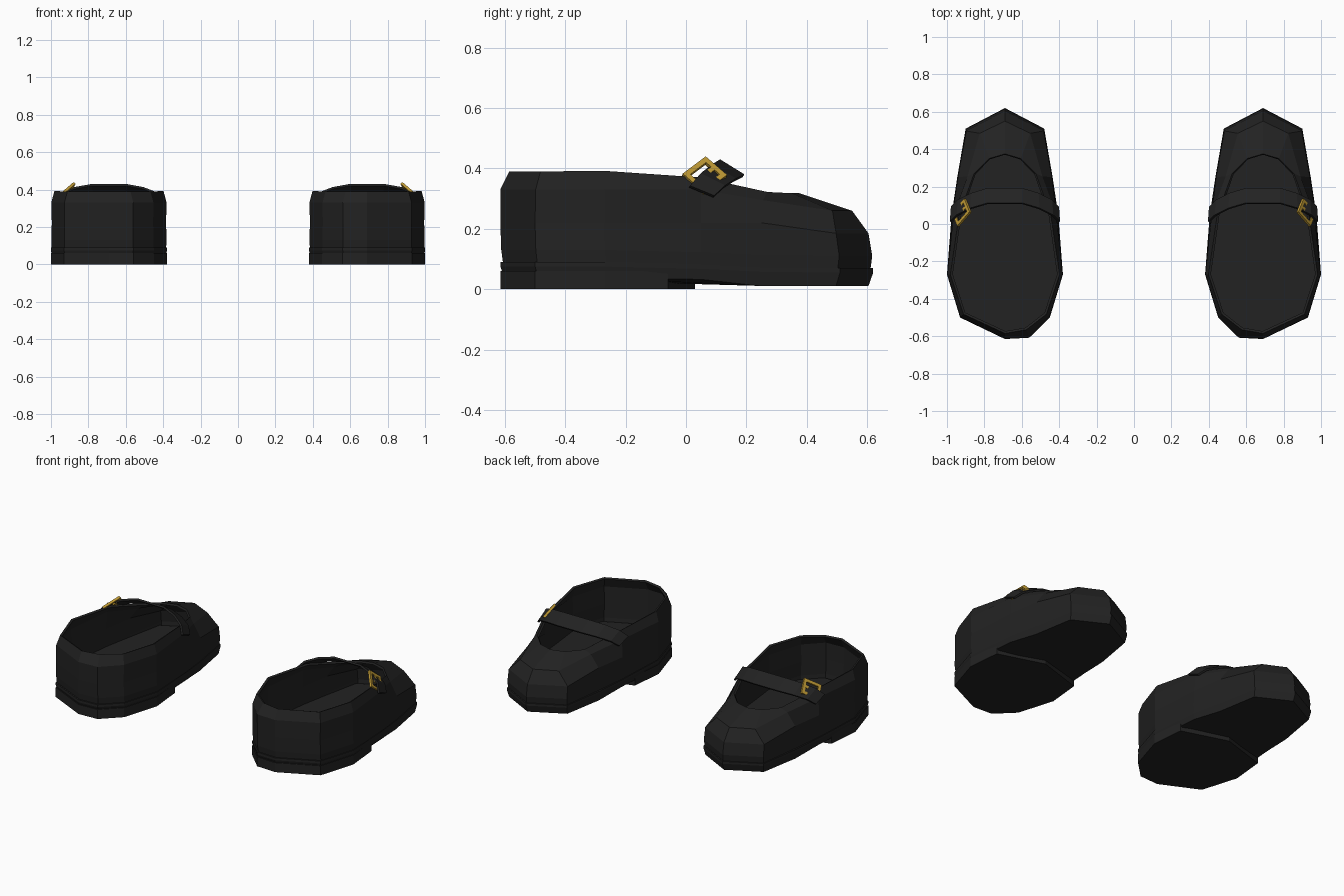
import bpy, bmesh
from mathutils import Vector

if "Cube" in bpy.data.objects:
    bpy.data.objects.remove(bpy.data.objects["Cube"])

CX = 0.69  # centre line of the right shoe


def material(name, col):
    m = bpy.data.materials.new(name)
    m.diffuse_color = (*col, 1)
    m.use_nodes = True
    m.node_tree.nodes["Principled BSDF"].inputs["Base Color"].default_value = m.diffuse_color
    return m


BLACK = material("black_leather", (0.016, 0.016, 0.016))
GOLD = material("gold_metal", (0.52, 0.32, 0.035))


def finish(name, bm, mat, thick=0):
    """Turn a right-shoe bmesh into an object mirrored to the left shoe."""
    bmesh.ops.translate(bm, verts=bm.verts, vec=(CX, 0, 0))
    me = bpy.data.meshes.new(name)
    bm.to_mesh(me)
    bm.free()
    me.materials.append(mat)
    ob = bpy.data.objects.new(name, me)
    bpy.context.collection.objects.link(ob)
    if thick:
        s = ob.modifiers.new("thickness", 'SOLIDIFY')
        s.thickness, s.offset = thick, -1
    ob.modifiers.new("other_foot", 'MIRROR')
    return ob


def loft(rings, closed=True, cap_bottom=False, cap_top=False):
    bm = bmesh.new()
    vs = [[bm.verts.new(p) for p in r] for r in rings]
    n = len(rings[0])
    for a, b in zip(vs, vs[1:]):
        for i in range(n if closed else n - 1):
            j = (i + 1) % n
            bm.faces.new((a[i], a[j], b[j], b[i]))
    if cap_bottom:
        bm.faces.new(vs[0][::-1])
    if cap_top:
        bm.faces.new(vs[-1])
    return bm


# Half stations from toe to heel: outline xy, shoulder xyz, opening rim xyz
half = [
    ((0, .62), (0, .55, .26), (0, .375, .318)),
    ((.21, .51), (.135, .485, .26), (.085, .35, .318)),
    ((.255, .25), (.20, .255, .295), (.165, .27, .322)),
    ((.285, .05), (.275, .05, .33), (.245, .05, .37)),
    ((.31, -.27), (.308, -.27, .33), (.292, -.27, .392)),
    ((.24, -.5), (.238, -.498, .33), (.222, -.482, .39)),
    ((0, -.615), (0, -.615, .33), (0, -.585, .39)),
]
extra = ((-.13, -.608), (-.13, -.608, .33), (-.115, -.565, .39))


def flip(st):
    return tuple((-p[0], *p[1:]) for p in st)


stations = [half[0]] + [flip(s) for s in half[1:6]] + [extra, half[6]] + half[5:0:-1]
outline = [s[0] for s in stations]


def welt_z(y):
    return .09 - .02 * min(max((y + .1) / .4, 0), 1)


def sole_z(y):
    return .035 - .024 * min(max((y - .03) / .22, 0), 1)


def ring(scale, zf):
    return [(x * scale, y * scale, zf(y)) for x, y in outline]


# Upper: wall, shoulder and vamp up to the opening
upper = [
    ring(.985, lambda y: welt_z(y) - .005),
    ring(.995, lambda y: welt_z(y) + .04),
    [(x * .985, y * (.975 if y > .3 else 1), .185 if y > .3 else .22) for x, y in outline],
    [s[1] for s in stations],
    [s[2] for s in stations],
]
finish("upper", loft(upper), BLACK, .014)

# Insole inside the shoe
finish("insole", loft([ring(.95, lambda y: welt_z(y) - .01),
                       ring(.95, lambda y: welt_z(y) + .02)], True, True, True), BLACK)

# Sole slab with a thin toe spring
finish("sole", loft([ring(.975, sole_z), ring(1, lambda y: welt_z(y) - .015), ring(1, welt_z)],
                    True, True, True), BLACK)

# Low heel block
heel_pts = [(-.29, -.06)] + [p for p in outline if p[1] < -.1] + [(.29, -.06), (0, .03)]
finish("heel", loft([[(x, y, z) for x, y in heel_pts] for z in (0, .06)], True, True, True), BLACK)

# Strap arching over the instep: x, y shift, z shift
arch = [(.285, -.10, -.085), (.25, -.065, -.045), (.18, -.03, -.018), (.09, -.003, -.002)]
arch = [(-x, y, z) for x, y, z in arch] + arch[::-1]
rear = [(x, .11 + dy, .422 + dz) for x, dy, dz in arch]
front = [(x * .98, .19 + dy, .372 + dz * .8) for x, dy, dz in arch]
finish("strap", loft([rear, front][::-1], False), BLACK, .012)

# Buckle: four bars and a prong lying on the outer strap end
u = Vector((-.07, .08, .06)).normalized()
n = u.cross(Vector((.035, .06, -.065))).normalized()
v = n.cross(u)
if n.x < 0:
    n = -n
centre = Vector((.917 - CX, .06, .373)) + n * .006
bm = bmesh.new()


def bar(cu, cv, lu, lv):
    vs = bmesh.ops.create_cube(bm, size=1)['verts']
    for w in vs:
        a, b, c = w.co
        w.co = centre + u * (cu + a * lu) + v * (cv + b * lv) + n * c * .014


for s in (-1, 1):
    bar(s * .049, 0, .018, .098)
    bar(0, s * .040, .098, .018)
bar(.022, 0, .05, .016)
bmesh.ops.recalc_face_normals(bm, faces=bm.faces)
finish("buckle", bm, GOLD)
